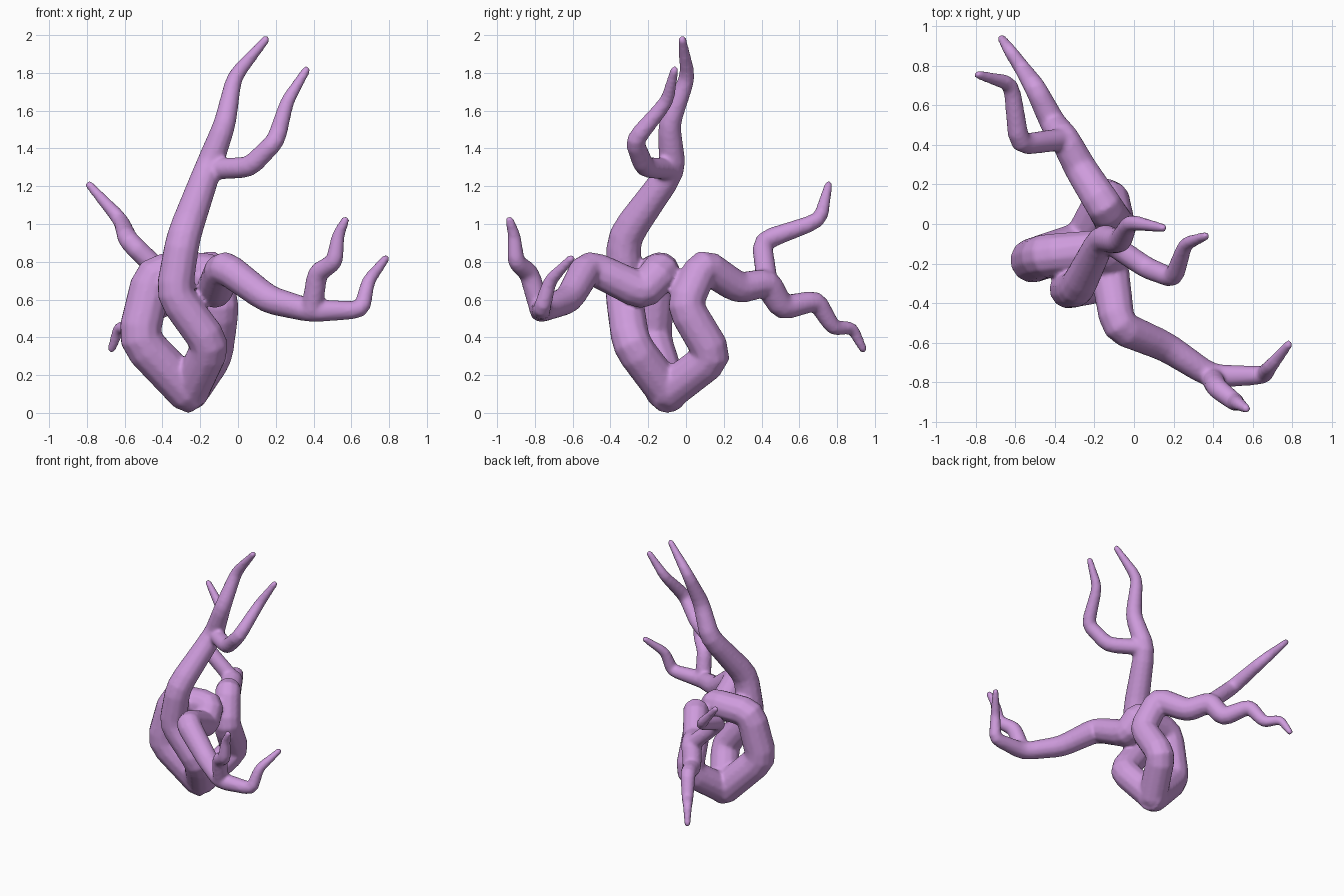
import bpy
from mathutils import Vector

if "Cube" in bpy.data.objects:
    bpy.data.objects.remove(bpy.data.objects["Cube"])

KNOT = (-.26, -.10, .11)   # low point where all three limbs meet
TIP_RADIUS = .022
TWIG_RADIUS = .058

# Centre-line bends of each limb leaving the knot, and of the twig that forks from it
rising_limb = [(-.14, -.29, .36), (-.34, -.33, .63), (-.29, -.33, .93), (-.16, -.07, 1.29),
               (-.07, -.09, 1.53), (-.02, .01, 1.78), (.15, -.02, 1.98)]
rising_twig = [(.06, -.22, 1.3), (.2, -.275, 1.44), (.26, -.1, 1.65), (.365, -.06, 1.82)]

front_limb = [(-.53, -.19, .39), (-.45, -.16, .735), (-.15, -.13, .75), (-.125, -.23, .64),
              (-.08, -.52, .78), (.16, -.62, .6), (.39, -.77, .54), (.655, -.765, .545),
              (.69, -.72, .7), (.785, -.605, .82)]
front_twig = [(.42, -.83, .74), (.51, -.9, .8), (.53, -.91, .94), (.57, -.935, 1.025)]

rear_limb = [(-.13, .15, .3), (-.09, -.01, .57), (-.15, .09, .785), (-.27, .28, .66),
             (-.35, .43, .69), (-.41, .51, .555), (-.5, .69, .595), (-.56, .78, .45),
             (-.63, .88, .45), (-.67, .94, .335)]
rear_twig = [(-.58, .4, .91), (-.62, .71, 1.02), (-.79, .755, 1.21)]


def cut_corners(points, t=.2):
    """Split every bend in three so the elbows keep their thickness."""
    pts = [Vector(p) for p in points]
    out = [pts[0]]
    for a, b, c in zip(pts, pts[1:], pts[2:]):
        p, q = b.lerp(a, t), b.lerp(c, t)
        out += [p, b.lerp((p + q) / 2, .5), q]
    return out + [pts[-1]]


def add_limb(curve, points, base_radius):
    """Tube that stays thick near its base, then tapers to the tip."""
    pts = cut_corners(points)
    lengths = [0]
    for a, b in zip(pts, pts[1:]):
        lengths.append(lengths[-1] + (b - a).length)
    radii = [base_radius + (TIP_RADIUS - base_radius) * (d / lengths[-1]) ** 2.2 for d in lengths]
    # blunt rounded tip
    pts.append(pts[-1] + (pts[-1] - pts[-2]).normalized() * TIP_RADIUS * .7)
    radii.append(TIP_RADIUS / 2)
    # rounded base
    pts.insert(0, pts[0] + (pts[0] - pts[1]).normalized() * base_radius * .7)
    radii.insert(0, base_radius * .7)
    spline = curve.splines.new('POLY')
    spline.points.add(len(pts) - 1)
    for sp, p, r in zip(spline.points, pts, radii):
        sp.co = (*p, 1)
        sp.radius = r


curve = bpy.data.curves.new("branching_body", 'CURVE')
curve.dimensions = '3D'
curve.bevel_depth = 1
curve.bevel_resolution = 4
curve.use_fill_caps = True
for limb, twig, radius in ((rising_limb, rising_twig, .105),
                           (front_limb, front_twig, .115),
                           (rear_limb, rear_twig, .105)):
    add_limb(curve, [KNOT] + limb, radius)
    # the twig grows from the limb bend closest to its first point
    fork = min(limb, key=lambda p: (Vector(p) - Vector(twig[0])).length)
    add_limb(curve, [fork] + twig, TWIG_RADIUS)

body = bpy.data.objects.new("branching_body", curve)
bpy.context.collection.objects.link(body)
bpy.context.view_layer.objects.active = body
body.select_set(True)
bpy.ops.object.convert(target='MESH')
body = bpy.context.object

# Fuse the limbs into one skin and soften the joins
fuse = body.modifiers.new("fuse", 'REMESH')
fuse.mode = 'VOXEL'
fuse.voxel_size = .012
fuse.use_smooth_shade = True
soften = body.modifiers.new("soften", 'SMOOTH')
soften.iterations = 5

mat = bpy.data.materials.new("lilac")
mat.diffuse_color = (.62, .33, .72, 1)
mat.use_nodes = True
mat.node_tree.nodes["Principled BSDF"].inputs["Base Color"].default_value = mat.diffuse_color
body.data.materials.clear()
body.data.materials.append(mat)
